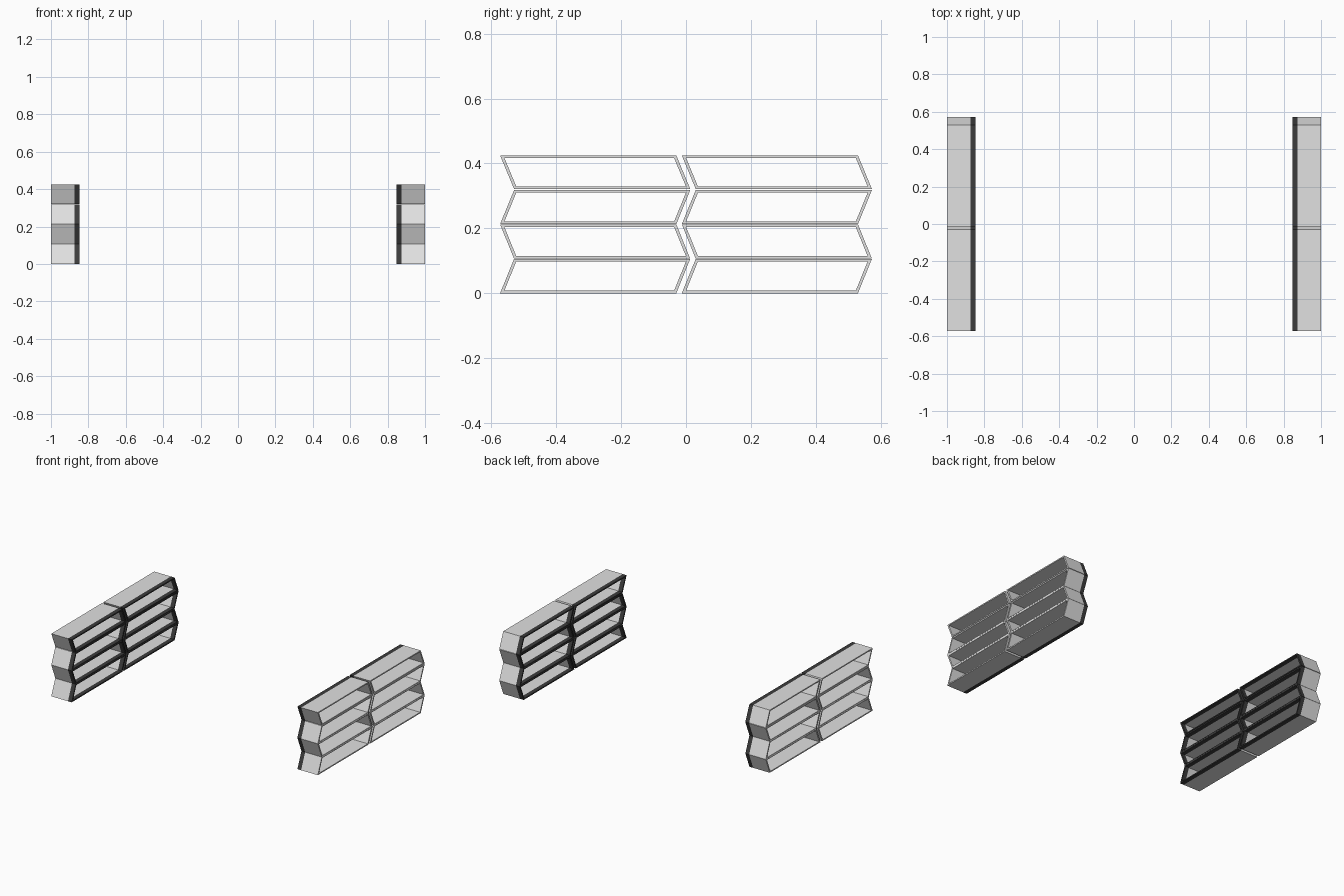
import bpy

if "Cube" in bpy.data.objects:
    bpy.data.objects.remove(bpy.data.objects["Cube"])

# Colours
def material(name, rgb):
    m = bpy.data.materials.new(name)
    m.diffuse_color = (*rgb, 1)
    m.use_nodes = True
    m.node_tree.nodes["Principled BSDF"].inputs["Base Color"].default_value = m.diffuse_color
    return m

LIGHT = material("light grey", (0.75, 0.75, 0.75))
DARK = material("charcoal edge", (0.045, 0.045, 0.045))

LENGTH, SHIFT = 0.543, 0.043        # cell length and sideways lean
WALL, WALL_END = 0.008, 0.010       # thickness of shelves and of slanted ends
X_OUT, X_BAND, X_IN = 1.0, 0.875, 0.847
ROWS = [(0.0, 0.106), (0.1065, 0.2125), (0.213, 0.318), (0.3215, 0.425)]


def cell(name, side, y, z0, z1, lean):
    """Open tube with a leaning four-sided section, dark at its inner rim."""
    def left_edge(z):
        t = (z - z0) / (z1 - z0)
        return y + SHIFT * (t if lean > 0 else 1 - t)

    def section(wall, end):
        lo, hi = z0 + wall, z1 - wall
        a, b = left_edge(lo), left_edge(hi)
        return [(a + end, lo), (a + LENGTH - end, lo),
                (b + LENGTH - end, hi), (b + end, hi)]

    verts, faces, mats = [], [], []
    for x in (X_OUT, X_BAND, X_IN):
        for ring in (section(0, 0), section(WALL, WALL_END)):
            verts += [(side * x, py, pz) for py, pz in ring]

    def add(f, m):
        faces.append(f if side > 0 else f[::-1])
        mats.append(m)

    for i in range(4):
        j = (i + 1) % 4
        # outer and inner walls, in a light and a dark band
        for k in (0, 1):
            p, q = 8 * k, 8 * k + 8
            add((p + i, q + i, q + j, p + j), k)
            add((p + 4 + i, p + 4 + j, q + 4 + j, q + 4 + i), k)
        # rims on both open sides
        add((i, j, 4 + j, 4 + i), 0)
        add((16 + i, 20 + i, 20 + j, 16 + j), 1)

    mesh = bpy.data.meshes.new(name)
    mesh.from_pydata(verts, [], faces)
    mesh.materials.append(LIGHT)
    mesh.materials.append(DARK)
    for poly, m in zip(mesh.polygons, mats):
        poly.material_index = m
    mesh.update()
    bpy.context.collection.objects.link(bpy.data.objects.new(name, mesh))


# Two facing racks, each of two columns and four zigzag rows
for side, label in ((-1, "left"), (1, "right")):
    for c, y in enumerate((-0.573, -0.013)):
        for r, (z0, z1) in enumerate(ROWS):
            cell(f"{label}_rack_cell_{c + 1}_{r + 1}", side, y, z0, z1,
                 1 if r % 2 == 0 else -1)
